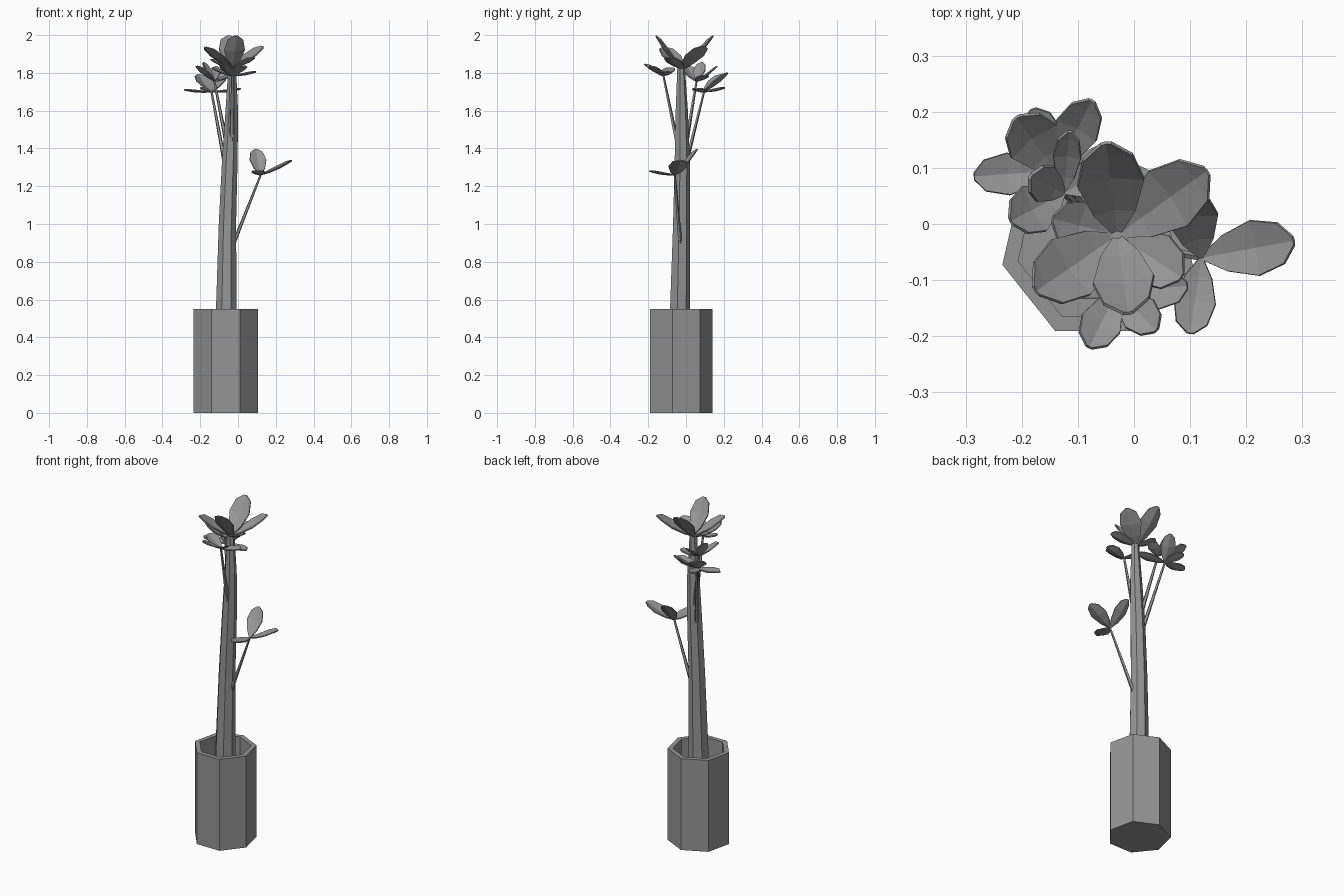
import bpy, bmesh, math
from mathutils import Vector

cube = bpy.data.objects.get("Cube")
if cube:
    bpy.data.objects.remove(cube, do_unlink=True)

grey = bpy.data.materials.new("plain_grey")
grey.use_nodes = True
colour = (0.3, 0.3, 0.3, 1)
grey.diffuse_color = colour
grey.node_tree.nodes["Principled BSDF"].inputs["Base Color"].default_value = colour


def finish(bm, name):
    bmesh.ops.recalc_face_normals(bm, faces=bm.faces)
    mesh = bpy.data.meshes.new(name)
    bm.to_mesh(mesh)
    bm.free()
    mesh.materials.append(grey)
    obj = bpy.data.objects.new(name, mesh)
    bpy.context.collection.objects.link(obj)
    return obj


def stacked_rings(name, rings, sides=7):
    """Closed body through level rings given as (x, y, z, radius)."""
    bm = bmesh.new()
    loops = []
    for x, y, z, r in rings:
        angles = [math.pi / 2 + math.tau * i / sides for i in range(sides)]
        loops.append([bm.verts.new((x + r * math.cos(a), y + r * math.sin(a), z))
                      for a in angles])
    for low, high in zip(loops, loops[1:]):
        for i in range(sides):
            j = (i + 1) % sides
            bm.faces.new((low[i], low[j], high[j], high[i]))
    bm.faces.new(loops[0][::-1])
    bm.faces.new(loops[-1])
    return finish(bm, name)


# Leaf half-outline: position along the midrib, half-width as share of width
OUTLINE = ((0, .04), (.25, .32), (.58, .5), (.87, .37), (1, .08))


def leaf_cluster(name, base, leaves):
    """Creased leaves spreading from base; each is (dx, dy, dz, width)."""
    bm = bmesh.new()
    base = Vector(base)
    for dx, dy, dz, width in leaves:
        along = Vector((dx, dy, dz))
        side = along.cross(Vector((0, 0, 1))).normalized()
        normal = side.cross(along).normalized()
        rows = []
        for t, w in OUTLINE:
            mid = base + along * t - normal * 0.05 * along.length * math.sin(math.pi * t)
            edge = side * w * width
            lift = normal * w * width * 0.25
            rows.append([bm.verts.new(p) for p in (mid - edge + lift, mid, mid + edge + lift)])
        for a, b in zip(rows, rows[1:]):
            for k in range(2):
                bm.faces.new((a[k], a[k + 1], b[k + 1], b[k]))
    obj = finish(bm, name)
    thick = obj.modifiers.new("thickness", "SOLIDIFY")
    thick.thickness = 0.006
    thick.offset = 0


# Hollow seven-sided pot
px, py = -0.065, -0.034
stacked_rings("pot", [(px, py, 0, .174), (px, py, .55, .174),
                      (px, py, .55, .145), (px, py, .36, .145)])

# Gently bent, tapering trunk
stacked_rings("trunk", [(-.063, -.034, .34, .06), (-.062, -.034, .55, .056),
                        (-.056, -.026, 1.0, .047), (-.043, -.022, 1.35, .042),
                        (-.033, -.024, 1.6, .034), (-.031, -.027, 1.83, .021)])

# Thin side branches, each ending in a cluster of leaves
branches = {
    "lower": ((-.03, -.03, .88), (.12, -.06, 1.26),
              [(.165, .03, .075, .1), (-.025, .12, .135, .09), (-.02, -.135, .02, .075)]),
    "back": ((-.07, .0, 1.32), (-.14, .095, 1.70),
             [(-.145, -.01, .01, .075), (-.07, .095, .09, .1), (.065, .125, .1, .08),
              (-.04, .11, .02, .07), (.155, -.04, .015, .075)]),
    "upper_back": ((-.06, .0, 1.42), (-.125, .055, 1.755),
                   [(-.095, -.05, .08, .09), (.01, .11, .08, .05),
                    (-.06, .03, .1, .07), (.09, .05, .03, .07)]),
    "front": ((-.035, -.045, 1.42), (-.03, -.12, 1.785),
              [(-.05, -.1, .06, .075), (.07, -.07, .05, .07),
               (.125, .01, .02, .075), (-.11, .04, .04, .075)]),
}
for name, (start, end, leaves) in branches.items():
    stacked_rings(name + "_branch", [(*start, .012), (*end, .006)], sides=5)
    leaf_cluster(name + "_leaves", end, leaves)

# Crown of large leaves on the trunk top
leaf_cluster("crown_leaves", (-.03, -.02, 1.82),
             [(-.02, .165, .175, .12), (.16, .115, .12, .12), (.115, -.075, .06, .1),
              (.02, -.14, .175, .11), (-.145, -.1, .115, .12), (-.115, .03, .05, .09)])
